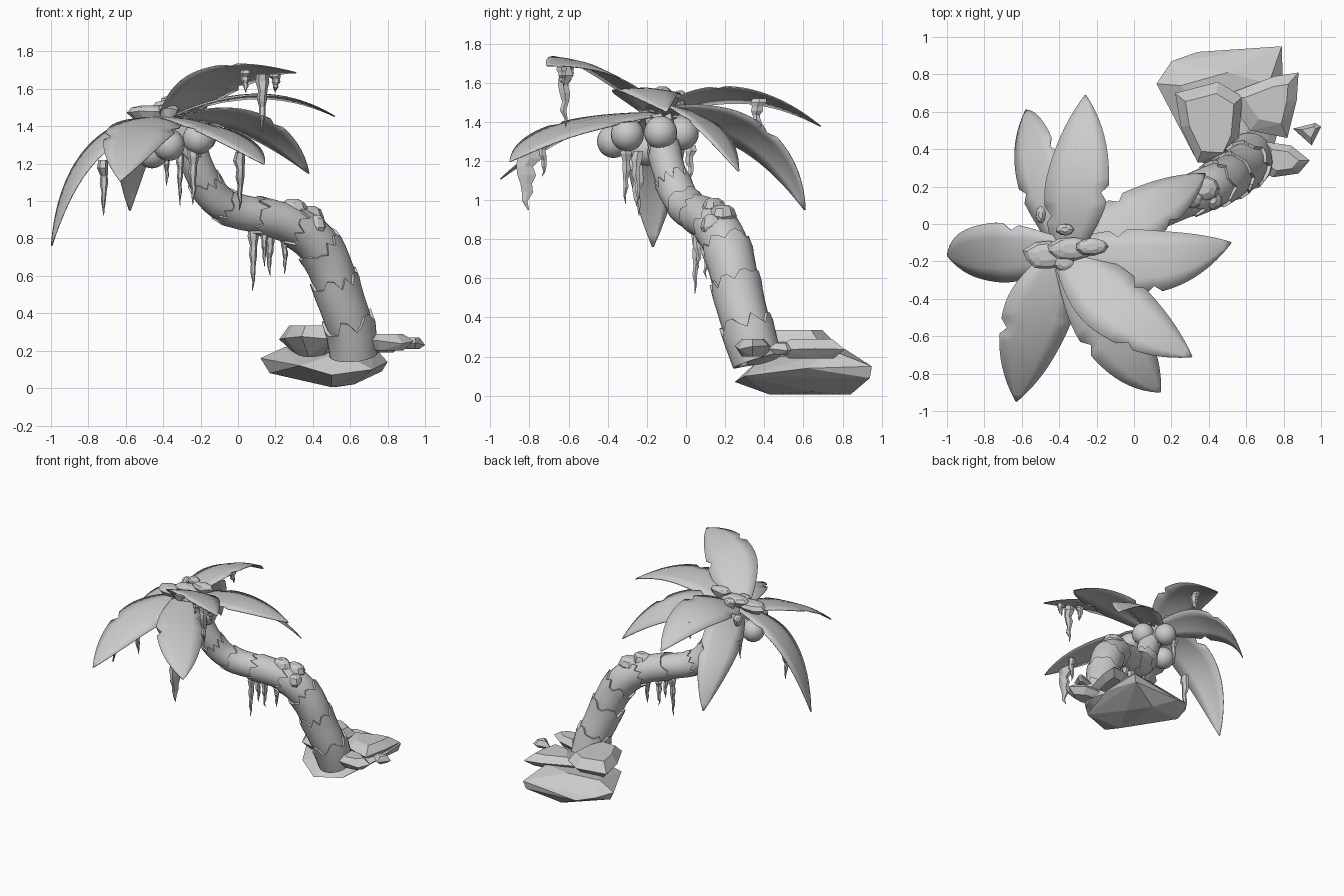
import bpy, bmesh, math, random
from mathutils import Vector

random.seed(4)
if "Cube" in bpy.data.objects:
    bpy.data.objects.remove(bpy.data.objects["Cube"])

grey = bpy.data.materials.new("plain_grey")
grey.use_nodes = True
grey.diffuse_color = (0.6, 0.6, 0.6, 1)
grey.node_tree.nodes["Principled BSDF"].inputs["Base Color"].default_value = grey.diffuse_color


def finish(name, bm, smooth=None):
    """Turn a bmesh into a named object; smooth is the sharp-edge angle."""
    bmesh.ops.recalc_face_normals(bm, faces=bm.faces)
    mesh = bpy.data.meshes.new(name)
    bm.to_mesh(mesh)
    bm.free()
    obj = bpy.data.objects.new(name, mesh)
    bpy.context.collection.objects.link(obj)
    mesh.materials.append(grey)
    if smooth:
        bpy.ops.object.select_all(action='DESELECT')
        obj.select_set(True)
        bpy.context.view_layer.objects.active = obj
        bpy.ops.object.shade_smooth_by_angle(angle=math.radians(smooth))
    return obj


def bridge(bm, rows, closed):
    """Join rows of vertices with quads."""
    n = len(rows[0])
    for a, b in zip(rows, rows[1:]):
        for j in range(n if closed else n - 1):
            k = (j + 1) % n
            bm.faces.new((a[j], a[k], b[k], b[j]))


# Trunk path: x, y, z, radius
PATH = [Vector(p) for p in (
    (.62, .37, .16, .135), (.6, .32, .32, .132), (.54, .27, .5, .127),
    (.485, .235, .66, .124), (.405, .195, .79, .12), (.28, .14, .875, .108),
    (.12, .075, .92, .1), (-.03, .015, .955, .094), (-.135, -.04, 1.03, .092),
    (-.205, -.09, 1.16, .086), (-.26, -.12, 1.29, .08), (-.32, -.14, 1.43, .07))]
LAST = len(PATH) - 1


def trunk_at(t):
    t = max(0, min(t, LAST - .001))
    i, f = int(t), t % 1
    a, b, c, d = (PATH[max(0, min(LAST, i + k))] for k in (-1, 0, 1, 2))
    return b + (c - a) * f / 2 + (a - b * 2.5 + c * 2 - d / 2) * f**2 + (b * 3 - a - c * 3 + d) * f**3 / 2


def trunk_point(t, angle, scale):
    p = trunk_at(t)
    tangent = (trunk_at(t + .05) - trunk_at(t - .05)).to_3d().normalized()
    side = Vector((-.47, .88, 0))
    side = (side - tangent * side.dot(tangent)).normalized()
    out = side * math.cos(angle) + tangent.cross(side) * math.sin(angle)
    return p.to_3d() + out * p.w * scale


# Trunk: overlapping bark bands with torn upper rims
BANDS, SIDES = 9, 24
for k in range(BANDS):
    bm = bmesh.new()
    start, length = k * LAST / BANDS, LAST / BANDS
    tear = [random.choice((-.16, -.06, .08, .14)) for _ in range(SIDES)]
    rows = []
    for f, scale in ((-.2, .9), (.15, .96), (.4, .98), (.7, 1.02), (1, 1.06), (1, .9)):
        rows.append([bm.verts.new(trunk_point(start + length * f + (tear[j] * length if f == 1 else 0),
                                              math.tau * j / SIDES, scale)) for j in range(SIDES)])
    bridge(bm, rows, True)
    bm.faces.new(rows[0])
    bm.faces.new(rows[-1])
    finish("trunk_band_%d" % (k + 1), bm, 35)

# Palm fronds: midpoint, tip, half width, roll, notched station
CROWN = Vector((-.37, -.15, 1.45))
FRONDS = [
    ((-.79, -.16, 1.27), (-1, -.17, .76), .17, .25, 6),
    ((-.53, .33, 1.34), (-.58, .61, .95), .15, .5, 11),
    ((-.3, .27, 1.555), (-.26, .69, 1.38), .18, .25, 8),
    ((.06, .07, 1.43), (.38, .27, 1.15), .16, .3, 12),
    ((.1, -.2, 1.575), (.52, -.1, 1.455), .18, .05, 10),
    ((-.06, -.46, 1.685), (.31, -.71, 1.69), .19, .25, 13),
    ((-.09, -.61, 1.38), (.14, -.9, 1.2), .18, .1, 9),
    ((-.54, -.56, 1.37), (-.63, -.95, 1.11), .19, .08, 11)]
STATIONS = 20


def frond(name, mid, tip, width, roll, notch):
    bm = bmesh.new()
    mid, tip = Vector(mid), Vector(tip)
    control = mid * 2 - (CROWN + tip) / 2
    plan = (tip - CROWN).to_2d()
    flat = Vector((plan.y, -plan.x, 0)).normalized()
    rows = []
    for i in range(STATIONS + 1):
        t = i / STATIONS
        p = CROWN * (1 - t)**2 + control * 2 * t * (1 - t) + tip * t * t
        tangent = ((control - CROWN) * (1 - t) + (tip - control) * t).normalized()
        up = flat.cross(tangent)
        side = flat * math.cos(roll) + up * math.sin(roll)
        normal = side.cross(tangent)
        w = width * (1 - t**3.5) * (.4 + .6 * math.sin(math.pi / 2 * min(1, t / .45))) + .004
        row = []
        for s in (-1, -.5, 0, .5, 1):
            torn = .78 if (s == 1 and i == notch) or (s == -1 and i == notch - 4) else 1
            row.append(bm.verts.new(p + side * s * w * torn - normal * w * .1 * abs(s)**1.3))
        rows.append(row)
    bridge(bm, rows, False)
    obj = finish(name, bm, 40)
    obj.modifiers.new("thickness", 'SOLIDIFY').thickness = .006


for i, spec in enumerate(FRONDS):
    frond("frond_%d" % (i + 1), *spec)

# Coconuts
for i, c in enumerate([(-.37, -.37, 1.3), (-.21, -.3, 1.335), (-.2, -.13, 1.345),
                       (-.46, -.2, 1.26), (-.33, -.02, 1.34)]):
    bm = bmesh.new()
    bmesh.ops.create_uvsphere(bm, u_segments=20, v_segments=14, radius=.085)
    bmesh.ops.translate(bm, vec=c, verts=bm.verts)
    finish("coconut_%d" % (i + 1), bm, 60)


# Hanging spikes: knobbly tapering strands
def spike(i, x, y, top, bottom, wide=.03, deep=.03):
    bm = bmesh.new()
    rows = []
    steps = 7
    for k in range(steps + 1):
        f = k / steps
        size = (1 - f)**.8 * (1.15 if k % 2 else .85) + .05
        dx, dy = random.uniform(-.15, .15) * wide, random.uniform(-.25, .25) * deep
        rows.append([bm.verts.new((x + dx + wide * size * math.cos(math.tau * j / 6),
                                   y + dy + deep * size * math.sin(math.tau * j / 6),
                                   top + (bottom - top) * f)) for j in range(6)])
    bridge(bm, rows, True)
    bm.faces.new(rows[0])
    bm.faces.new(rows[-1])
    finish("hanging_spike_%d" % i, bm)


for i, spec in enumerate([
        (.01, -.81, 1.26, .95, .03, .07), (.01, -.73, 1.31, 1.12, .025), (.13, -.62, 1.68, 1.37, .035, .04),
        (.04, -.6, 1.7, 1.58), (.2, -.63, 1.68, 1.58), (-.72, -.25, 1.22, .92, .028, .04),
        (-.24, -.31, 1.28, .98), (-.31, -.25, 1.25, .97, .02), (-.38, .02, 1.28, 1.08, .02),
        (-.3, .37, 1.52, 1.37, .03, .045), (.08, .05, .86, .52, .028, .03),
        (.17, .1, .82, .6, .025), (.25, .13, .8, .61, .02), (.14, .06, .84, .65, .02)]):
    spike(i + 1, *spec)


# Rocks: points wrapped in a faceted hull
def hull(name, points):
    bm = bmesh.new()
    for p in points:
        bm.verts.new(p)
    result = bmesh.ops.convex_hull(bm, input=bm.verts)
    bmesh.ops.delete(bm, geom=result["geom_interior"], context='VERTS')
    finish(name, bm)


def rock(name, outline, levels):
    """Hull of an outline copied at several heights and scales."""
    centre = sum((Vector(p) for p in outline), Vector((0, 0))) / len(outline)
    hull(name, [(*centre.lerp(Vector(p), s), z + random.uniform(-.012, .012) * (s > .8))
                for p in outline for z, s in levels])


def pebble(name, x, y, z, rx, ry, below, above):
    n = 9
    outline = [(x + rx * math.cos(math.tau * j / n) * random.uniform(.85, 1.05),
                y + ry * math.sin(math.tau * j / n) * random.uniform(.85, 1.05)) for j in range(n)]
    rock(name, outline, [(z - below, .6), (z, 1), (z + above * .65, .8), (z + above, .4)])


# Boulder with a low keel running front to back
hull("base_boulder", [
    (.12, .75, .16), (.17, .72, .08), (.2, .87, .14), (.34, .92, .1), (.79, .95, .15), (.77, .94, .09),
    (.8, .62, .14), (.72, .3, .1), (.5, .25, .07), (.33, .35, .12), (.5, .43, .005), (.52, .84, .005),
    (.62, .65, .02), (.5, .81, .24), (.25, .74, .22), (.72, .75, .23), (.55, .38, .19)])
rock("left_base_rock", [(.49, .69), (.75, .79), (.88, .81), (.87, .66), (.82, .46), (.62, .5)],
     [(.19, .65), (.24, 1), (.29, .6)])
rock("right_base_rock", [(.22, .7), (.45, .76), (.58, .68), (.56, .45), (.5, .32), (.34, .33), (.25, .52)],
     [(.17, .5), (.27, 1), (.335, .72)])
rock("front_base_rock", [(.7, .44), (.84, .42), (.94, .34), (.88, .27), (.74, .25), (.66, .3)],
     [(.2, .6), (.245, 1), (.29, .6)])
rock("side_pebble", [(.85, .51), (.97, .54), (1, .52), (.95, .42)], [(.21, .5), (.235, 1), (.27, .5)])

# Lumps resting on the trunk bend
for i, spec in enumerate([(.29, .14, .955, .08, .07), (.37, .19, .92, .09, .08), (.42, .13, .87, .06, .06)]):
    pebble("trunk_lump_%d" % (i + 1), *spec, .06, .055)

# Lumps capping the crown
for i, spec in enumerate([(-.47, -.17, 1.48, .13, .08), (-.34, -.13, 1.51, .14, .065),
                          (-.23, -.12, 1.55, .09, .05), (-.37, -.21, 1.49, .06, .045),
                          (-.37, -.03, 1.53, .05, .035), (-.5, .05, 1.46, .03, .05)]):
    pebble("crown_lump_%d" % (i + 1), *spec, .05, .03)
